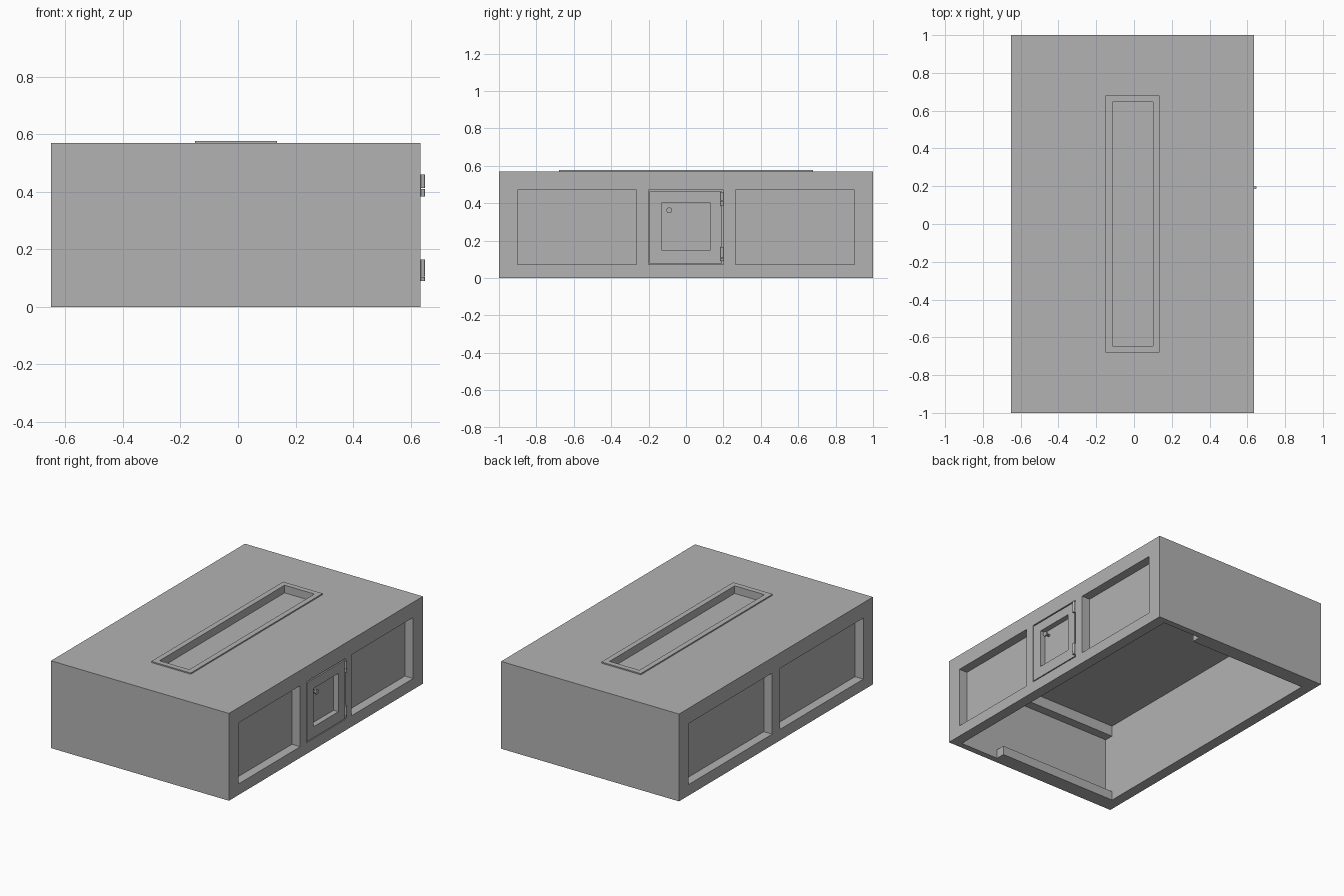
import bpy, bmesh
from mathutils import Matrix, Vector

cube = bpy.data.objects.get("Cube")
if cube:
    bpy.data.objects.remove(cube, do_unlink=True)

grey = bpy.data.materials.new("plain_grey")
grey.use_nodes = True
grey.diffuse_color = (0.45, 0.45, 0.45, 1)
grey.node_tree.nodes["Principled BSDF"].inputs["Base Color"].default_value = grey.diffuse_color

LEFT, RIGHT, TOP = 0.635, -0.65, 0.57   # outer faces of the body
WALL, DEPTH = 0.07, 0.06


def finish(name, bm):
    mesh = bpy.data.meshes.new(name)
    bm.to_mesh(mesh)
    bm.free()
    mesh.materials.append(grey)
    obj = bpy.data.objects.new(name, mesh)
    bpy.context.collection.objects.link(obj)
    return obj


def boxes(name, *spans):
    """One mesh of boxes, each given as its (x, y, z) ranges."""
    bm = bmesh.new()
    for span in spans:
        size = [b - a for a, b in span]
        mid = Vector([(a + b) / 2 for a, b in span])
        bmesh.ops.create_cube(bm, size=1, matrix=Matrix.Translation(mid) @ Matrix.Diagonal((*size, 1)))
    return finish(name, bm)


def rod(name, start, end, radius, sides):
    start, end = Vector(start), Vector(end)
    axis = end - start
    bm = bmesh.new()
    bmesh.ops.create_cone(
        bm, cap_ends=True, segments=sides, radius1=radius, radius2=radius, depth=axis.length,
        matrix=Matrix.Translation((start + end) / 2) @ axis.to_track_quat("Z", "Y").to_matrix().to_4x4())
    return finish(name, bm)


def cut(obj, *spans):
    cutter = boxes("cutter", *spans)
    cutter.hide_render = True
    mod = obj.modifiers.new("cut", "BOOLEAN")
    mod.operation, mod.solver, mod.object = "DIFFERENCE", "EXACT", cutter
    bpy.context.view_layer.objects.active = obj
    bpy.ops.object.modifier_apply(modifier=mod.name)
    bpy.data.objects.remove(cutter, do_unlink=True)


# Hollow body, open underneath
body = boxes("body", ((RIGHT, LEFT), (-1, 1), (0, TOP)))
cut(body, ((RIGHT + WALL, LEFT - WALL), (-0.96, 0.96), (-0.1, 0.52)))

# Recessed side panels, door opening and burner slot
height = (0.072, 0.47)
left_side = (LEFT - DEPTH, LEFT + 0.1)
right_side = (RIGHT - 0.1, RIGHT + DEPTH)
slot = ((-0.115, 0.1), (-0.645, 0.645))
cut(body,
    (left_side, (-0.9, -0.265), height), (left_side, (0.265, 0.9), height),
    (right_side, (-0.9, -0.04), height), (right_side, (0.04, 0.9), height),
    ((LEFT - 0.1, LEFT + 0.1), (-0.2, 0.2), height),
    (*slot, (0.528, TOP + 0.1)))

# Raised frame around the slot
frame = boxes("slot_frame", ((-0.15, 0.135), (-0.68, 0.68), (TOP, 0.578)))
cut(frame, (*slot, (0.5, 0.7)))

# Inner rails along both end walls, at floor and ceiling
for side, sign in (("front", -1), ("back", 1)):
    across = sorted((sign * 0.9, sign * 0.96))
    for level, span in (("lower", (0, 0.06)), ("upper", (0.45, 0.52))):
        boxes(f"{side}_{level}_rail", ((RIGHT + WALL, 0.285), across, span))

# Door with a sunken centre
door = boxes("door", ((LEFT - 0.06, LEFT), (-0.196, 0.193), (0.078, 0.462)))
cut(door, ((LEFT - 0.035, LEFT + 0.1), (-0.13, 0.13), (0.15, 0.4)))

# Door knob
rod("knob_stem", (LEFT - 0.04, -0.09, 0.362), (LEFT - 0.01, -0.09, 0.362), 0.008, 8)
rod("knob_head", (LEFT - 0.012, -0.09, 0.362), (LEFT, -0.09, 0.362), 0.016, 8)

# Hinges, each with a short and a long knuckle
for name, low, joint, high in (("lower", 0.09, 0.105, 0.165), ("upper", 0.385, 0.412, 0.46)):
    for part, a, b in (("bottom", low, joint - 0.001), ("top", joint + 0.001, high)):
        rod(f"{name}_hinge_{part}", (0.6425, 0.193, a), (0.6425, 0.193, b), 0.0075, 12)
    boxes(f"{name}_hinge_leaf", ((LEFT - 0.02, LEFT + 0.002), (0.19, 0.202), (low, high)))
